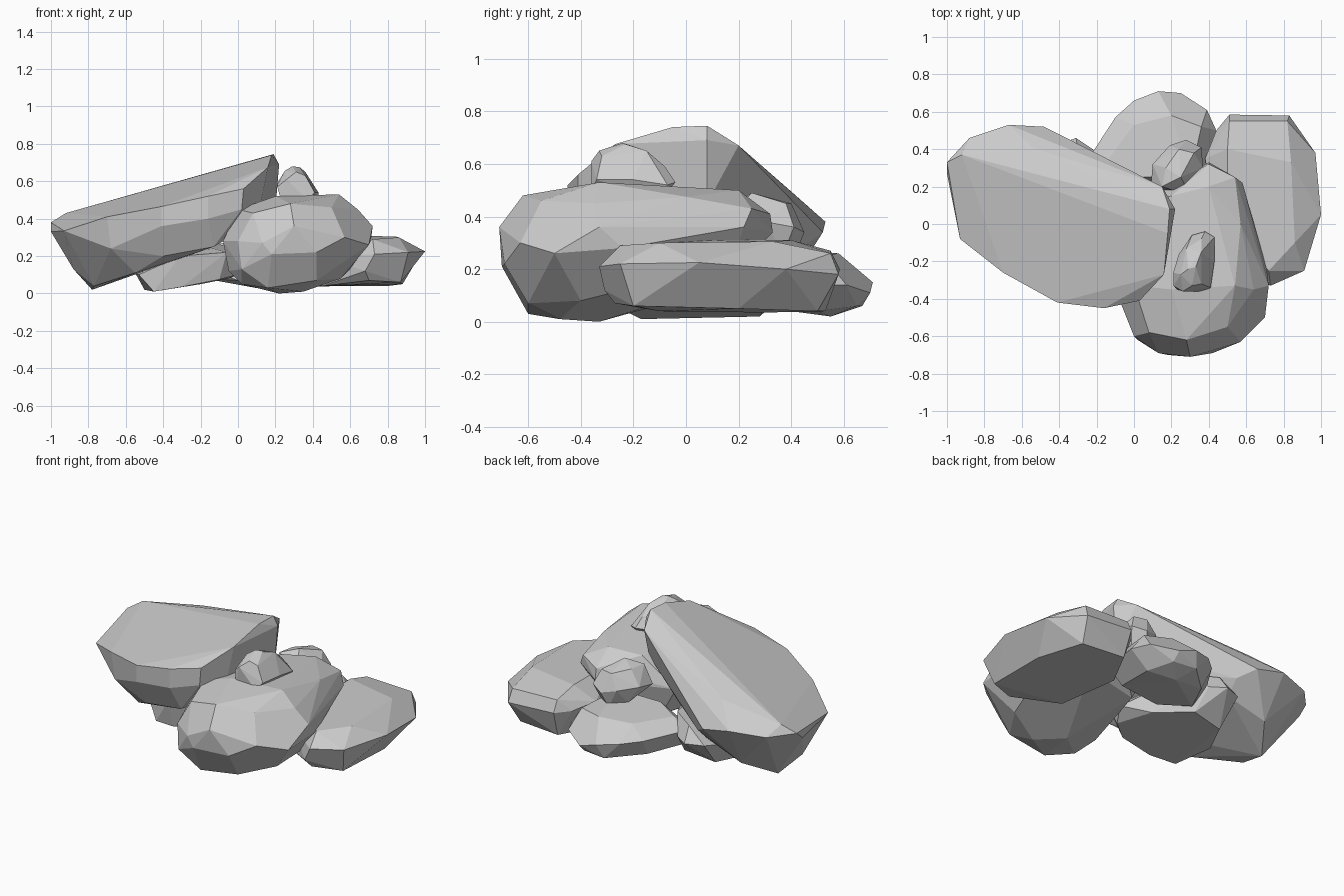
import bpy, bmesh


def rock(name, top, rim, base):
    """Faceted boulder: convex skin over a crown, a rim outline and an underside."""
    bm = bmesh.new()
    for p in top + rim + base:
        bm.verts.new(p)
    res = bmesh.ops.convex_hull(bm, input=bm.verts[:])
    junk = {v for v in res["geom_interior"] + res["geom_unused"]
            if isinstance(v, bmesh.types.BMVert)}
    bmesh.ops.delete(bm, geom=list(junk), context='VERTS')
    # merge nearly flat triangles into broad chiselled facets
    bmesh.ops.dissolve_limit(bm, angle_limit=0.12, verts=bm.verts[:], edges=bm.edges[:])
    bmesh.ops.recalc_face_normals(bm, faces=bm.faces[:])
    me = bpy.data.meshes.new(name)
    bm.to_mesh(me)
    bm.free()
    ob = bpy.data.objects.new(name, me)
    bpy.context.collection.objects.link(ob)
    return ob


# Large tilted slab leaning on the pile
rock("leaning_slab",
     [(-.92, .37, .43), (-.75, .41, .45), (-.53, .40, .495), (-.25, .33, .55),
      (-.52, .2, .545), (-.31, .2, .59),
      (.15, .2, .67), (.19, .08, .745), (.18, -.05, .74), (.22, .08, .69)],
     [(-1, .27, .33), (-1, .33, .38), (-.88, .46, .37), (-.67, .53, .38), (-.48, .52, .34),
      (-.39, .44, .28), (.2, -.05, .68), (.16, -.27, .675), (.03, -.41, .56),
      (-.16, -.45, .52), (-.41, -.42, .465), (-.7, -.26, .41), (-.93, -.08, .335),
      (.02, -.41, .45), (-.16, -.45, .4), (-.41, -.42, .36), (-.68, -.25, .24)],
     [(-.78, .2, .02), (-.77, .05, .04), (-.88, .1, .13), (-.55, -.2, .11), (-.4, -.34, .2),
      (-.13, -.38, .25), (.1, -.28, .38), (.2, .08, .45), (-.65, .38, .12),
      (-.4, .36, .2), (-.1, .22, .3)])

# Big rounded boulder at the front
rock("front_boulder",
     [(0, -.33, .45), (.2, -.35, .52), (.54, -.33, .53), (.57, .0, .475), (.4, .2, .5),
      (.2, .15, .48), (.4, .32, .41), (.54, .25, .43), (.08, -.58, .43), (.28, -.62, .48),
      (.5, -.55, .46), (.64, -.35, .45)],
     [(-.08, -.4, .28), (0, -.6, .28), (.02, -.62, .13), (.13, -.69, .27), (.18, -.7, .21),
      (.3, -.71, .36), (.42, -.69, .22), (.57, -.63, .3), (.7, -.5, .26), (.72, -.33, .36),
      (.71, -.24, .28), (.61, 0, .37), (.58, .22, .36), (.4, .33, .34), (0, .1, .3)],
     [(-.05, -.4, .12), (.02, -.5, .05), (.16, -.6, .03), (.22, -.33, 0), (.35, -.48, .01),
      (.42, -.6, .07), (.55, -.4, .08), (.6, -.2, .13), (.45, .15, .15), (.1, .1, .12)])

# Low flat slab on the right
rock("right_slab",
     [(.72, -.25, .29), (.86, -.1, .3), (.5, .0, .31), (.84, .33, .305), (.5, .4, .31),
      (.51, .55, .27), (.82, .55, .26)],
     [(.73, -.33, .21), (.91, -.25, .22), (1, .05, .225), (.97, .38, .2), (.83, .58, .18),
      (.51, .585, .2), (.44, .5, .2), (.38, .35, .22), (.45, -.1, .2), (.68, -.31, .12)],
     [(.7, -.27, .07), (.87, -.2, .06), (.88, .2, .05), (.8, .5, .04), (.52, .53, .04),
      (.4, .3, .035), (.45, -.1, .04)])

# Low boulder at the back
rock("back_boulder",
     [(-.15, .33, .26), (0, .53, .25), (.2, .58, .26), (.36, .52, .25), (.3, .25, .28),
      (0, .25, .28)],
     [(-.26, .27, .17), (-.23, .37, .2), (-.1, .57, .18), (0, .66, .17), (.13, .71, .15),
      (.25, .7, .11), (.39, .61, .14), (.44, .5, .14), (.4, .25, .15)],
     [(.1, .67, .06), (.25, .65, .06), (.15, .55, .02), (.32, .5, .04), (-.08, .5, .07),
      (-.18, .3, .08), (.3, .25, .06), (0, .2, .07)])

# Wedge stone under the slab
rock("under_slab_stone",
     [(-.38, -.12, .22), (-.13, -.17, .24), (-.03, -.1, .24), (-.3, .4, .27), (-.15, .3, .28)],
     [(-.55, .05, .11), (-.53, -.12, .1), (-.31, -.25, .2), (-.06, -.26, .22),
      (.06, -.05, .15), (-.31, .46, .18), (-.22, .4, .18), (-.42, .42, .18)],
     [(-.5, .08, .02), (-.45, -.17, .01), (-.3, -.22, .035), (-.1, -.22, .075),
      (0, -.15, .1), (-.05, .1, .08), (-.4, .28, .02), (-.2, .3, .05)])

# Pebble wedged behind
rock("wedged_pebble",
     [(.17, .3, .46), (.24, .4, .45), (.32, .38, .45), (.25, .25, .49), (.15, .2, .46)],
     [(.09, .2, .35), (.1, .32, .37), (.19, .42, .36), (.28, .45, .34), (.36, .41, .36),
      (.37, .3, .38), (.3, .15, .38)],
     [(.16, .35, .27), (.25, .41, .24), (.33, .37, .26), (.2, .2, .25), (.3, .2, .27)])

# Pebble resting on the front boulder
rock("top_pebble",
     [(.25, -.27, .655), (.29, -.24, .68), (.33, -.23, .675), (.36, -.15, .65),
      (.36, -.08, .59), (.28, -.13, .63)],
     [(.21, -.26, .59), (.21, -.33, .57), (.26, -.36, .61), (.31, -.33, .65), (.36, -.32, .63),
      (.41, -.34, .54), (.43, -.2, .54), (.43, -.07, .52), (.38, -.04, .53), (.31, -.06, .53),
      (.24, -.16, .57)],
     [(.23, -.35, .5), (.37, -.36, .5), (.4, -.1, .46), (.27, -.14, .46)])
